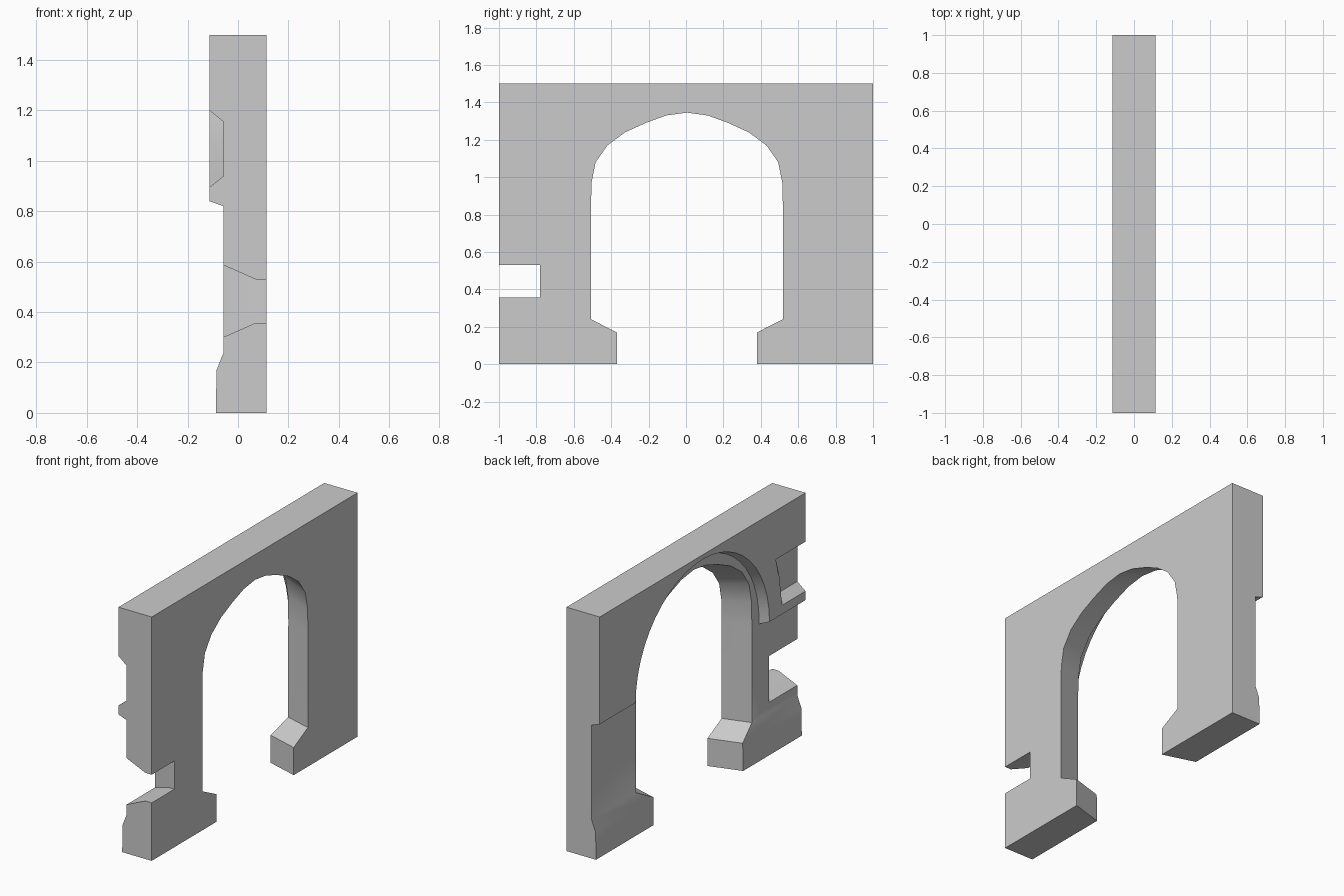
import bpy, bmesh, math

if "Cube" in bpy.data.objects:
    bpy.data.objects.remove(bpy.data.objects["Cube"])

stone = bpy.data.materials.new("grey stone")
stone.use_nodes = True
GREY = (0.6, 0.6, 0.6, 1)
stone.diffuse_color = GREY
stone.node_tree.nodes["Principled BSDF"].inputs["Base Color"].default_value = GREY

HALF = 0.113      # half wall thickness
RECESS = -0.057   # plane of the set-back face


def loft(name, sections):
    """Closed solid through matching rings of 3D points."""
    bm = bmesh.new()
    rings = [[bm.verts.new(p) for p in ring] for ring in sections]
    n = len(rings[0])
    for a, b in zip(rings, rings[1:]):
        for i in range(n):
            j = (i + 1) % n
            bm.faces.new((a[i], a[j], b[j], b[i]))
    bm.faces.new(rings[0][::-1])
    bm.faces.new(rings[-1])
    bmesh.ops.recalc_face_normals(bm, faces=bm.faces)
    mesh = bpy.data.meshes.new(name)
    bm.to_mesh(mesh)
    bm.free()
    mesh.materials.append(stone)
    ob = bpy.data.objects.new(name, mesh)
    bpy.context.collection.objects.link(ob)
    return ob


def at_x(x, outline):
    return [(x, y, z) for y, z in outline]


def mirrored(half):
    """Mirror a half outline that ends on the centre line."""
    return half + [(-y, z) for y, z in reversed(half) if y != 0]


# Wall with a set-back lower face and a flared foot
profile = [(HALF, 0), (-0.088, 0), (-0.085, 0.17), (RECESS, 0.24),
           (RECESS, 0.82), (-HALF, 0.84), (-HALF, 1.5), (HALF, 1.5)]
wall = loft("arch_wall", [[(x, y, z) for x, z in profile] for y in (-1, 1)])


# Splayed opening, narrower between the foot blocks
def opening(x):
    grow = 0.3 * max(0, HALF - x)
    foot = [(0.375, -0.1), (0.375, 0.17), (0.513, 0.24)]
    arch = [(0.513, 0.84), (0.51, 0.97), (0.488, 1.08), (0.425, 1.17), (0.33, 1.24),
            (0.22, 1.29), (0.11, 1.33), (0, 1.345)]
    k = 1 + grow / 0.51
    half = [(y + grow, z) for y, z in foot]
    half += [(y * k, 0.84 + (z - 0.84) * k) for y, z in arch]
    return at_x(x, [(y + 0.005, z) for y, z in mirrored(half)])


# Shallow band following the arch
def band(x):
    grow = 0.36 * (RECESS - x)
    half = [(0.63 + grow, 0.8)]
    for i in range(13):
        t = math.pi / 2 * i / 12
        y = 0 if i == 12 else (0.63 + grow) * math.cos(t)
        half.append((y, 0.84 + (0.612 + grow) * math.sin(t)))
    return at_x(x, mirrored(half))


# Chamfered pocket at the front end
def pocket(x):
    g = 0.8 * (RECESS - x)
    return at_x(x, [(-1.2, 1.155 + g), (-0.757 + g, 1.155 + g), (-0.79 + g, 1.085),
                    (-0.82 + g, 0.94 - g), (-1.2, 0.94 - g)])


# Slot through the front end, flaring towards the set-back face
def slot(x):
    g = 0.44 * max(0, 0.07 - x)
    return at_x(x, [(-1.2, 0.357 - g), (-0.78 + g, 0.357 - g),
                    (-0.78 + g, 0.53 + g), (-1.2, 0.53 + g)])


cutters = [
    loft("opening_cutter", [opening(x) for x in (0.2, HALF, -0.2)]),
    loft("band_cutter", [band(x) for x in (-0.0565, -0.15)]),
    loft("pocket_cutter", [pocket(x) for x in (RECESS, -0.15)]),
    loft("slot_cutter", [slot(x) for x in (0.2, 0.07, -0.15)]),
]
bpy.context.view_layer.objects.active = wall
wall.select_set(True)
for cutter in cutters:
    mod = wall.modifiers.new(cutter.name, "BOOLEAN")
    mod.operation = "DIFFERENCE"
    mod.solver = "EXACT"
    mod.object = cutter
    bpy.ops.object.modifier_apply(modifier=mod.name)
    bpy.data.objects.remove(cutter)

bpy.ops.object.shade_smooth_by_angle(angle=math.radians(28))
